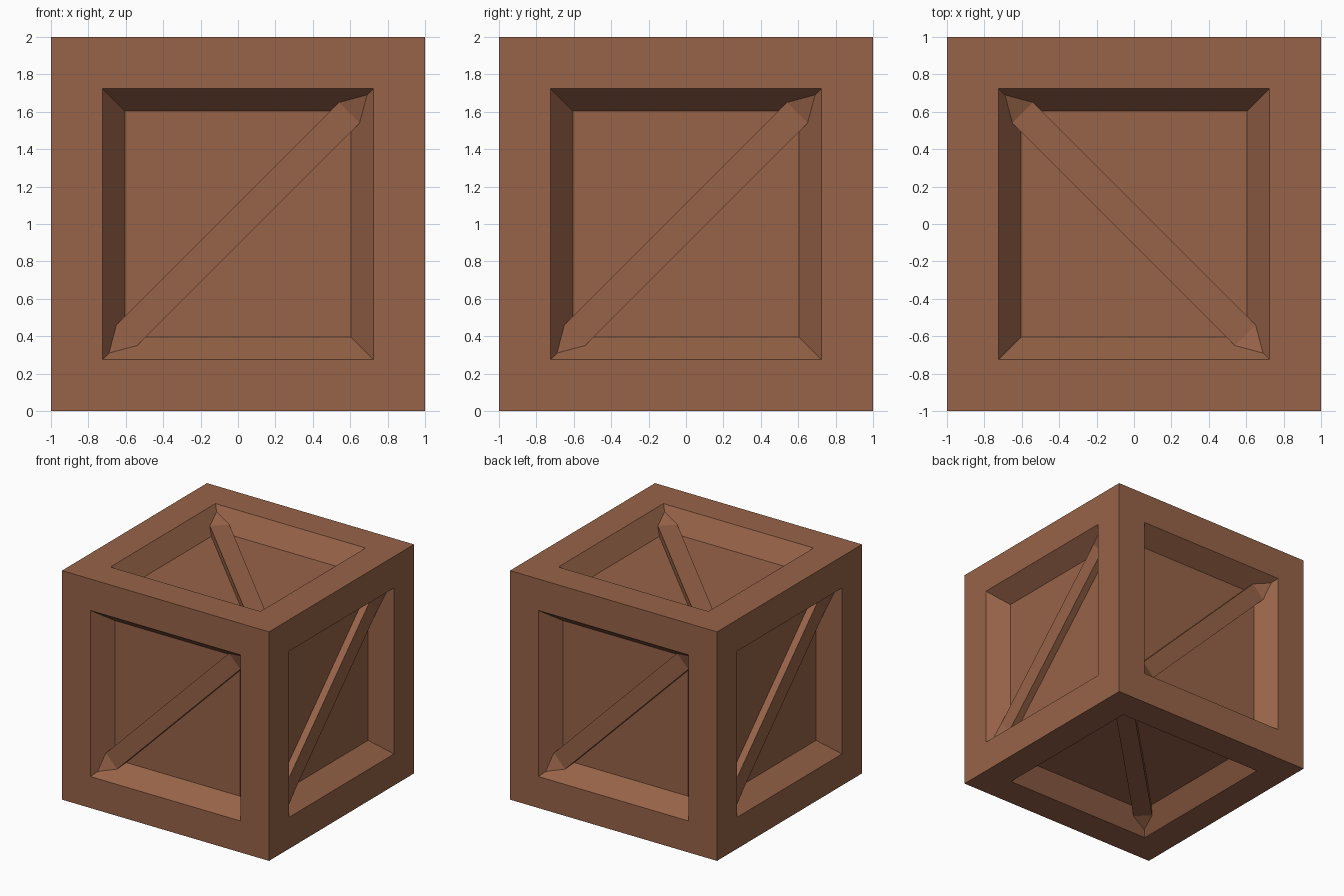
import bpy, bmesh
from mathutils import Matrix, Vector

if "Cube" in bpy.data.objects:
    bpy.data.objects.remove(bpy.data.objects["Cube"])

RIM, FLOOR, DEPTH = 0.725, 0.605, 0.167   # opening half-size, panel half-size, recess depth
OFF = 0.11                                # brace edge offset from the diagonal

wood = bpy.data.materials.new("brown_wood")
wood.diffuse_color = (0.31, 0.125, 0.065, 1)
wood.use_nodes = True
wood.node_tree.nodes["Principled BSDF"].inputs["Base Color"].default_value = wood.diffuse_color


def add_object(name, bm):
    mesh = bpy.data.meshes.new(name)
    bm.to_mesh(mesh)
    bm.free()
    mesh.materials.append(wood)
    obj = bpy.data.objects.new(name, mesh)
    bpy.context.collection.objects.link(obj)
    return obj


# Crate body: cube with a sloped recess in every face
bm = bmesh.new()
bmesh.ops.create_cube(bm, size=2)
sides = bm.faces[:]
bmesh.ops.inset_individual(bm, faces=sides, thickness=1 - RIM, use_even_offset=True)
bmesh.ops.inset_individual(bm, faces=sides, thickness=RIM - FLOOR, depth=-DEPTH,
                           use_even_offset=True)
add_object("crate_body", bm).location.z = 1


def wall_height(half):
    """Outward position of the sloped recess wall at a given half-size."""
    return 1 - DEPTH * (RIM - half) / (RIM - FLOOR)


def add_brace(name, u, v, w):
    """Diagonal brace on the side spanned by u and v, facing w."""
    bm = bmesh.new()
    frame = Matrix((u, v, w)).transposed()

    def vert(a, b, half):
        return bm.verts.new(frame @ Vector((a, b, wall_height(half))))

    def edge(half):   # left and right edge, each from the low end to the high end
        return ([vert(-half, OFF - half, half), vert(half - OFF, half, half)],
                [vert(OFF - half, -half, half), vert(half, half - OFF, half)])

    (tl0, tl1), (tr0, tr1) = edge(0.65)
    (fl0, fl1), (fr0, fr1) = edge(FLOOR)
    tip0, tip1 = vert(-0.69, -0.69, 0.69), vert(0.69, 0.69, 0.69)
    for f in ((tr0, tr1, tl1, tl0), (fr0, fr1, tr1, tr0), (fl1, fl0, tl0, tl1),
              (tip0, tr0, tl0), (tip1, tl1, tr1)):
        bm.faces.new(f)
    add_object(name, bm).location.z = 1


# One brace per side
X, Y, Z = Vector((1, 0, 0)), Vector((0, 1, 0)), Vector((0, 0, 1))
for name, u, v in (("front", X, Z), ("right", Y, Z), ("back", -X, Z),
                   ("left", -Y, Z), ("top", Y, -X), ("bottom", Y, X)):
    add_brace(name + "_brace", u, v, u.cross(v))
